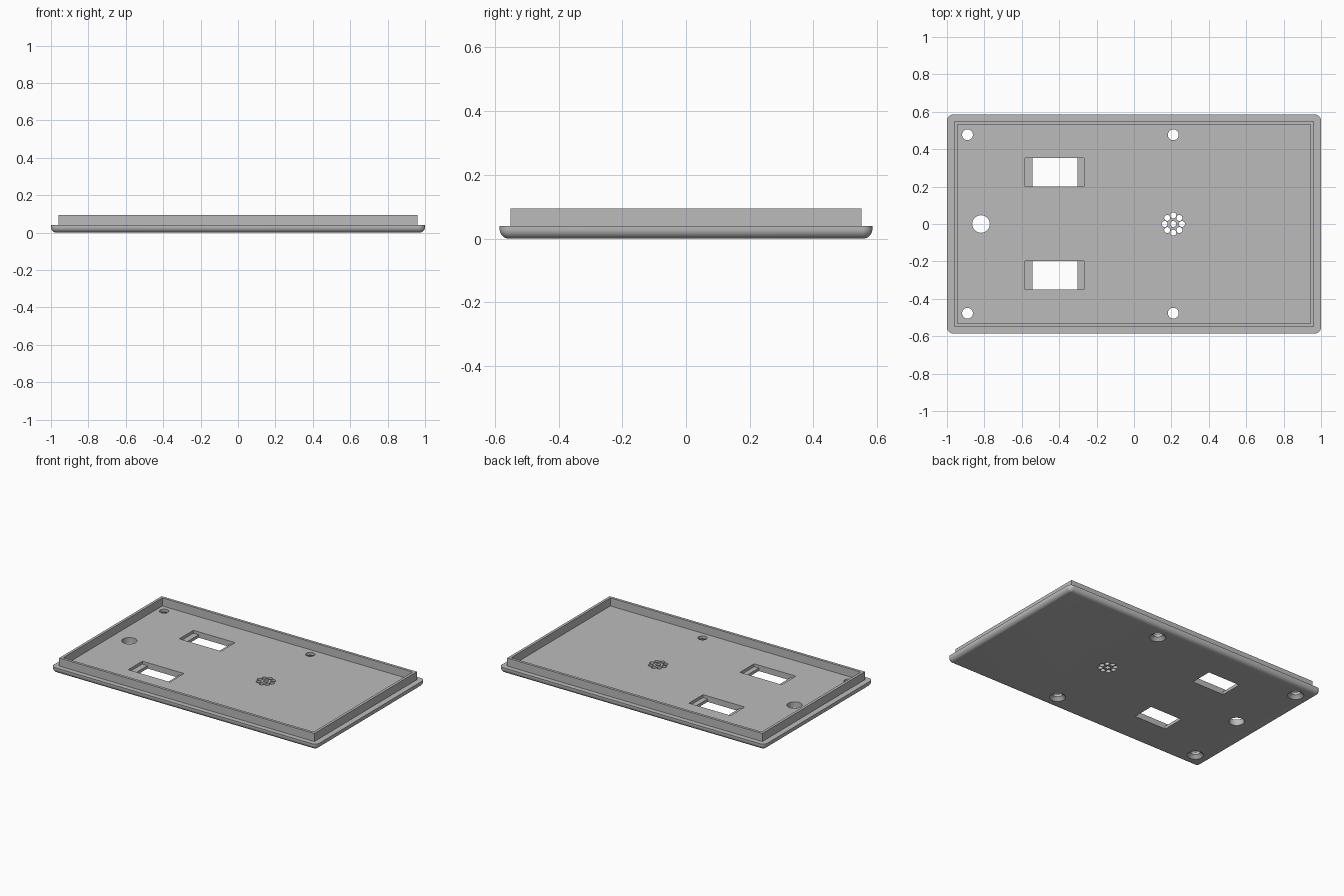
import bpy, bmesh, math

if "Cube" in bpy.data.objects:
    bpy.data.objects.remove(bpy.data.objects["Cube"])

grey = bpy.data.materials.new("plain grey")
grey.diffuse_color = (0.5, 0.5, 0.5, 1)
grey.use_nodes = True
grey.node_tree.nodes["Principled BSDF"].inputs["Base Color"].default_value = grey.diffuse_color


def make_object(name, bm):
    bmesh.ops.recalc_face_normals(bm, faces=bm.faces)
    mesh = bpy.data.meshes.new(name)
    bm.to_mesh(mesh)
    bm.free()
    mesh.materials.append(grey)
    obj = bpy.data.objects.new(name, mesh)
    bpy.context.collection.objects.link(obj)
    return obj


def box(name, x0, x1, y0, y1, z0, z1):
    bm = bmesh.new()
    bmesh.ops.create_cube(bm, size=1)
    for v in bm.verts:
        v.co = ((x0 + x1) / 2 + v.co.x * (x1 - x0),
                (y0 + y1) / 2 + v.co.y * (y1 - y0),
                (z0 + z1) / 2 + v.co.z * (z1 - z0))
    return make_object(name, bm)


def cone(name, x, y, r0, r1, z0, z1, sides=32):
    bm = bmesh.new()
    bmesh.ops.create_cone(bm, cap_ends=True, segments=sides,
                          radius1=r0, radius2=r1, depth=z1 - z0)
    bmesh.ops.translate(bm, verts=bm.verts, vec=(x, y, (z0 + z1) / 2))
    return make_object(name, bm)


def combine(target, tool, operation):
    mod = target.modifiers.new(operation.lower(), 'BOOLEAN')
    mod.operation, mod.solver, mod.object = operation, 'EXACT', tool
    bpy.context.view_layer.objects.active = target
    bpy.ops.object.modifier_apply(modifier=mod.name)
    bpy.data.objects.remove(tool)


def cut(target, tool):
    combine(target, tool, 'DIFFERENCE')


# Base plate: rounded outline lofted through a rounded lower edge
HX, HY, TOP, CORNER, FILLET = 1.0, 0.585, 0.04, 0.032, 0.03
bm = bmesh.new()
levels = []
for i in range(9):
    a = math.pi / 2 * i / 8
    levels.append((FILLET * (1 - math.sin(a)), FILLET * (1 - math.cos(a))))
levels.append((0, TOP))
rings = []
for inset, z in levels:
    ring = []
    for k, (sx, sy) in enumerate([(1, 1), (-1, 1), (-1, -1), (1, -1)]):
        for j in range(9):
            a = math.pi / 2 * (k + j / 8)
            r = CORNER - inset
            ring.append(bm.verts.new((sx * (HX - CORNER) + r * math.cos(a),
                                      sy * (HY - CORNER) + r * math.sin(a), z)))
    rings.append(ring)
for low, high in zip(rings, rings[1:]):
    n = len(low)
    for i in range(n):
        bm.faces.new((low[i], low[(i + 1) % n], high[(i + 1) % n], high[i]))
bm.faces.new(rings[0][::-1])
bm.faces.new(rings[-1])
lid = make_object("lid_plate", bm)

# Raised locating rim
rim = box("rim", -0.961, 0.961, -0.551, 0.551, 0.025, 0.095)
cut(rim, box("rim_hollow", -0.943, 0.943, -0.533, 0.533, 0, 0.2))
combine(lid, rim, 'UNION')

# Countersunk screw holes
for x in (-0.89, 0.21):
    for y in (-0.477, 0.477):
        cut(lid, cone("screw_hole", x, y, 0.029, 0.029, -0.1, 0.06))
        cut(lid, cone("countersink", x, y, 0.052, 0.028, -0.002, 0.022))

# Cable hole
cut(lid, cone("cable_hole", -0.818, 0, 0.047, 0.047, -0.1, 0.1, 48))

# Switch windows with a wider recess on the inner side
for y0, y1 in ((0.2, 0.352), (-0.35, -0.198)):
    cut(lid, box("window_recess", -0.582, -0.268, y0, y1, 0.02, 0.06))
    cut(lid, box("window", -0.543, -0.303, y0, y1, -0.1, 0.03))

# Sound holes: one in the middle and eight around it
cut(lid, cone("sound_hole", 0.21, 0, 0.016, 0.016, -0.1, 0.1, 24))
for i in range(8):
    a = i * math.pi / 4
    cut(lid, cone("sound_hole", 0.21 + 0.046 * math.cos(a),
                  0.046 * math.sin(a), 0.016, 0.016, -0.1, 0.1, 24))

# Smooth the curved surfaces, keep hard edges
bpy.ops.object.select_all(action='DESELECT')
lid.select_set(True)
bpy.context.view_layer.objects.active = lid
bpy.ops.object.shade_smooth_by_angle(angle=math.radians(30))
